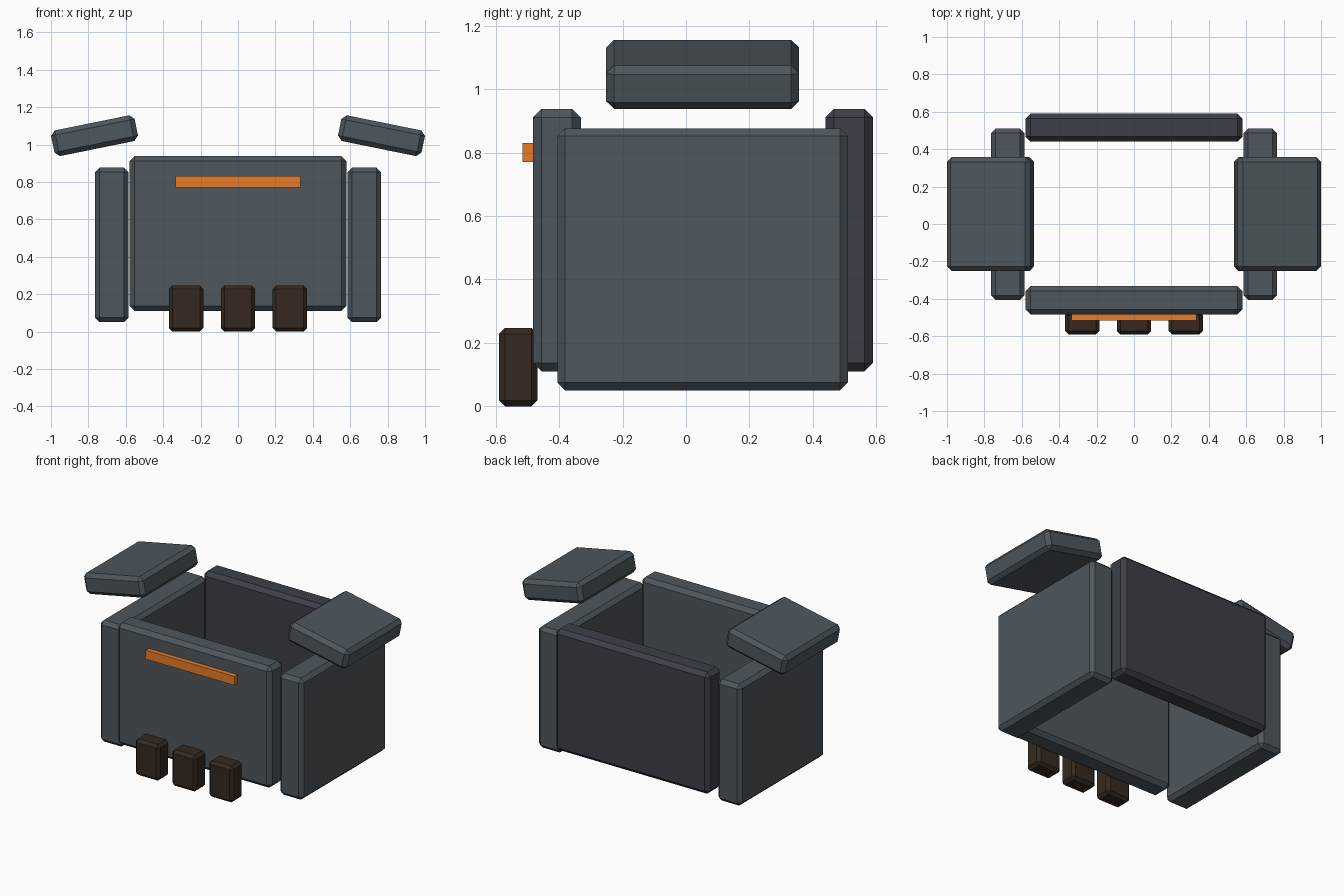
import bpy, bmesh
from mathutils import Matrix

if "Cube" in bpy.data.objects:
    bpy.data.objects.remove(bpy.data.objects["Cube"])


def material(name, rgb):
    m = bpy.data.materials.new(name)
    m.diffuse_color = (*rgb, 1)
    m.use_nodes = True
    m.node_tree.nodes["Principled BSDF"].inputs["Base Color"].default_value = m.diffuse_color
    return m


steel = material("steel", (0.075, 0.095, 0.11))
dark_steel = material("dark_steel", (0.045, 0.05, 0.065))
brown = material("brown", (0.035, 0.022, 0.014))
orange = material("orange", (0.80, 0.20, 0.02))


def block(name, lo, hi, mat, chamfer=0.0, tilt=0.0):
    """Chamfered box between two corners, tilted about y round its centre."""
    size = [b - a for a, b in zip(lo, hi)]
    bm = bmesh.new()
    bmesh.ops.create_cube(bm, size=1)
    bmesh.ops.scale(bm, vec=size, verts=bm.verts)
    if chamfer:
        bmesh.ops.bevel(bm, geom=bm.edges[:], offset=chamfer, segments=1,
                        affect='EDGES', profile=0.5)
    bmesh.ops.rotate(bm, matrix=Matrix.Rotation(tilt, 3, 'Y'), verts=bm.verts)
    mesh = bpy.data.meshes.new(name)
    bm.to_mesh(mesh)
    bm.free()
    mesh.materials.append(mat)
    ob = bpy.data.objects.new(name, mesh)
    ob.location = [(a + b) / 2 for a, b in zip(lo, hi)]
    bpy.context.collection.objects.link(ob)
    return ob


# Front and back plates
block("front_plate", (-0.58, -0.483, 0.11), (0.58, -0.332, 0.938), steel, 0.027)
block("back_plate", (-0.58, 0.44, 0.11), (0.58, 0.59, 0.938), dark_steel, 0.027)

# Side plates and tilted shoulder plates, mirrored left and right
for side, s in (("left", -1), ("right", 1)):
    x0, x1 = sorted((s * 0.585, s * 0.765))
    block(side + "_side_plate", (x0, -0.406, 0.05), (x1, 0.511, 0.877), steel, 0.025)
    x0, x1 = sorted((s * 0.539, s * 0.995))
    block(side + "_shoulder_plate", (x0, -0.252, 0.977), (x1, 0.357, 1.117),
          steel, 0.025, s * 0.2)

# Hanging pouches along the lower front
for i, x in enumerate((-0.277, 0, 0.277)):
    block(f"pouch_{i + 1}", (x - 0.092, -0.59, 0), (x + 0.092, -0.468, 0.247), brown, 0.019)

# Orange stripe on the front plate
block("front_stripe", (-0.335, -0.515, 0.77), (0.335, -0.478, 0.831), orange)
